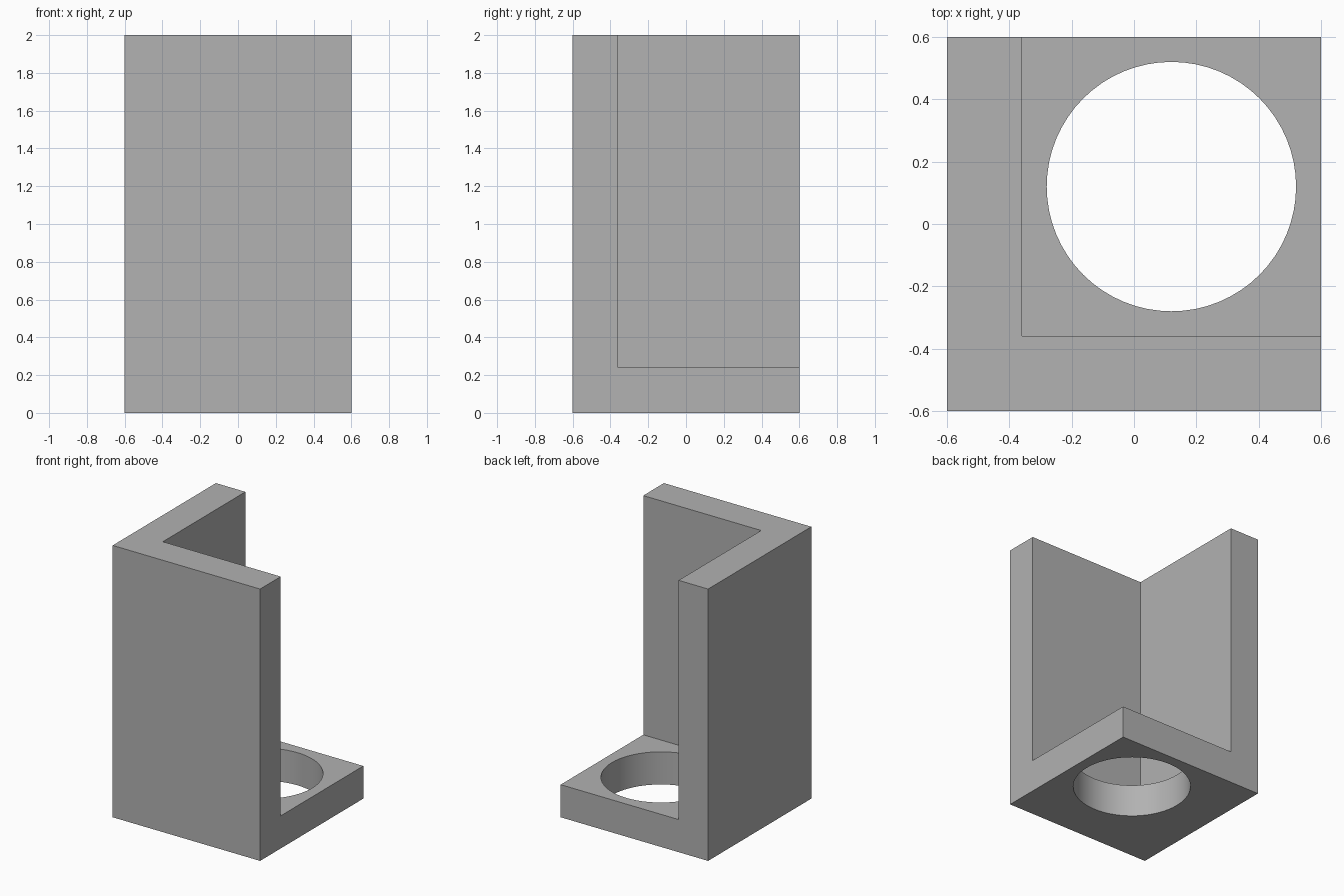
import bpy
import math

default_cube = bpy.data.objects.get("Cube")
if default_cube:
    bpy.data.objects.remove(default_cube, do_unlink=True)

HALF, HEIGHT, WALL = 0.6, 2.0, 0.24
BORE_RADIUS, BORE_CENTRE = 0.4, WALL / 2

grey = bpy.data.materials.new("plain grey")
grey.use_nodes = True
colour = (0.445, 0.445, 0.445, 1)
grey.diffuse_color = colour
grey.node_tree.nodes["Principled BSDF"].inputs["Base Color"].default_value = colour


def box(name, low, high):
    """Box between two opposite corners."""
    centre = [(a + b) / 2 for a, b in zip(low, high)]
    bpy.ops.mesh.primitive_cube_add(size=1, location=centre)
    obj = bpy.context.object
    obj.name = name
    obj.scale = [b - a for a, b in zip(low, high)]
    bpy.ops.object.transform_apply(location=True, rotation=False, scale=True)
    obj.data.materials.append(grey)
    return obj


def cut(target, cutter):
    """Subtract the cutter from the target and remove it."""
    cutter.hide_render = True
    mod = target.modifiers.new("cut", "BOOLEAN")
    mod.operation = "DIFFERENCE"
    mod.solver = "EXACT"
    mod.object = cutter
    bpy.ops.object.select_all(action="DESELECT")
    bpy.context.view_layer.objects.active = target
    target.select_set(True)
    bpy.ops.object.modifier_apply(modifier=mod.name)
    bpy.data.objects.remove(cutter, do_unlink=True)


# Solid block that becomes the corner bracket
bracket = box("corner_bracket", (-HALF, -HALF, 0), (HALF, HALF, HEIGHT))

# Open corner, leaving the floor plate, front wall and right wall
inner = WALL - HALF
cut(bracket, box("corner_cutter", (inner, inner, WALL), (1, 1, HEIGHT + 1)))

# Round bore through the floor plate
bpy.ops.mesh.primitive_cylinder_add(
    vertices=64, radius=BORE_RADIUS, depth=WALL * 2,
    location=(BORE_CENTRE, BORE_CENTRE, WALL / 2))
bore = bpy.context.object
bore.name = "bore_cutter"
bore.data.materials.append(grey)
cut(bracket, bore)

bpy.ops.object.shade_smooth_by_angle(angle=math.radians(30))
